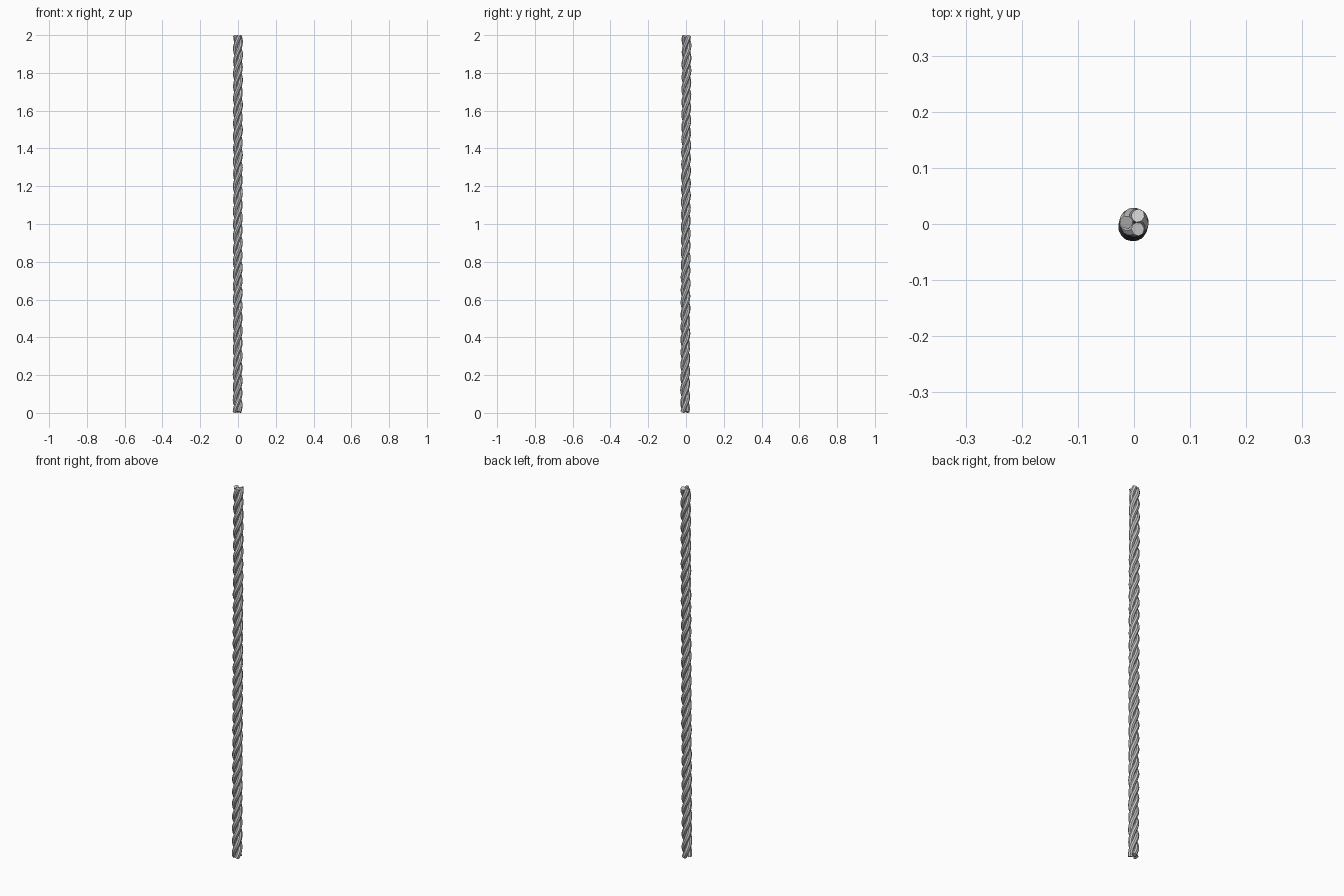
import bpy, math

if "Cube" in bpy.data.objects:
    bpy.data.objects.remove(bpy.data.objects["Cube"])

HEIGHT, TURNS, STEPS = 2.0, 10, 160
ORBIT, STRAND_R = 0.0138, 0.0125


def strand(name, phase):
    # one helical strand around a slightly leaning axis
    cu = bpy.data.curves.new(name, 'CURVE')
    cu.dimensions = '3D'
    cu.bevel_depth = STRAND_R
    cu.bevel_resolution = 2
    cu.use_fill_caps = True
    sp = cu.splines.new('POLY')
    sp.points.add(STEPS)
    for i, p in enumerate(sp.points):
        t = i / STEPS
        a = phase + (t - 1) * TURNS * 2 * math.pi
        p.co = (-0.002 + 0.002 * t + ORBIT * math.cos(a),
                -0.005 + 0.008 * t + ORBIT * math.sin(a),
                0.005 + t * (HEIGHT - 0.010), 1)
    ob = bpy.data.objects.new(name, cu)
    bpy.context.collection.objects.link(ob)
    bpy.ops.object.select_all(action='DESELECT')
    ob.select_set(True)
    bpy.context.view_layer.objects.active = ob
    bpy.ops.object.convert(target='MESH')
    bpy.ops.object.shade_smooth_by_angle(angle=math.radians(40))


# three strands laid together into a rope
for k in range(3):
    strand(f"rope_strand_{k + 1}", math.radians(60 + 120 * k))
